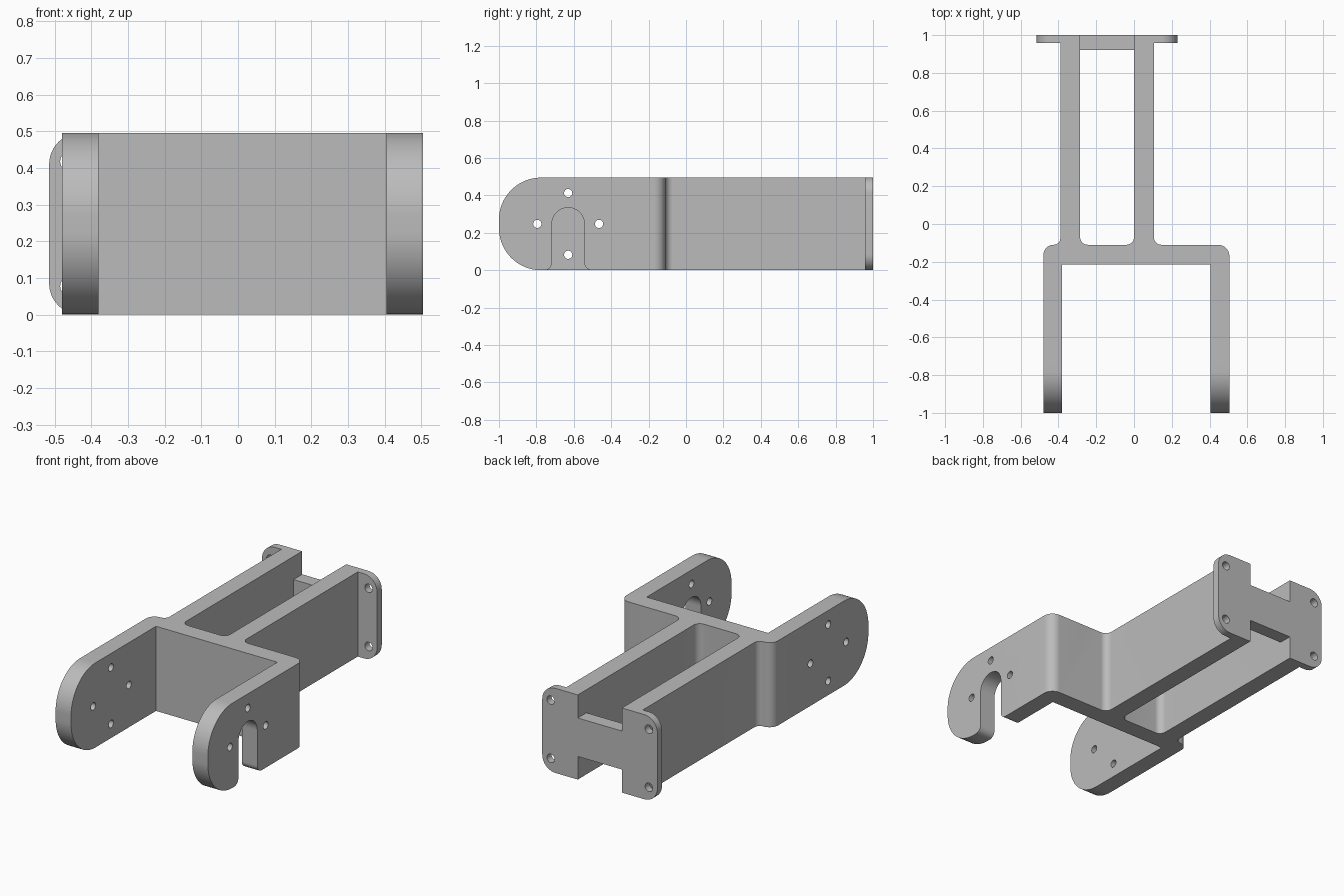
import bpy, bmesh
from math import sin, cos, pi, radians
from mathutils import Vector

if "Cube" in bpy.data.objects:
    bpy.data.objects.remove(bpy.data.objects["Cube"])

H = 0.495            # height of the bracket
MID = H / 2
PIVOT = -0.63        # y of the fork pivot

grey = bpy.data.materials.new("plain grey")
grey.use_nodes = True
grey.diffuse_color = (0.5, 0.5, 0.5, 1)
grey.node_tree.nodes["Principled BSDF"].inputs["Base Color"].default_value = (0.5, 0.5, 0.5, 1)


def rounded(points, steps=12):
    """Outline with right-angle corners; a third value is the corner radius."""
    out = []
    for i, p in enumerate(points):
        here = Vector(p[:2])
        if len(p) == 2:
            out.append(here)
            continue
        d1 = (Vector(points[i - 1][:2]) - here).normalized()
        d2 = (Vector(points[(i + 1) % len(points)][:2]) - here).normalized()
        for k in range(steps + 1):
            a = pi / 2 * k / steps
            out.append(here + p[2] * (d1 * (1 - sin(a)) + d2 * (1 - cos(a))))
    return [q for i, q in enumerate(out) if (q - out[i - 1]).length > 1e-5]


def prism(name, outline, axis, start, end):
    """Extrude a 2D outline along an axis."""
    place = {"x": lambda u, v, w: (w, u, v),
             "y": lambda u, v, w: (u, w, v),
             "z": lambda u, v, w: (u, v, w)}[axis]
    bm = bmesh.new()
    face = bm.faces.new([bm.verts.new(place(u, v, start)) for u, v in outline])
    ext = bmesh.ops.extrude_face_region(bm, geom=[face])
    verts = [g for g in ext["geom"] if isinstance(g, bmesh.types.BMVert)]
    bmesh.ops.translate(bm, verts=verts, vec=place(0, 0, end - start))
    bmesh.ops.recalc_face_normals(bm, faces=bm.faces)
    mesh = bpy.data.meshes.new(name)
    bm.to_mesh(mesh)
    bm.free()
    mesh.materials.append(grey)
    obj = bpy.data.objects.new(name, mesh)
    bpy.context.collection.objects.link(obj)
    return obj


def combine(target, tool, operation):
    """Apply a boolean and remove the tool."""
    mod = target.modifiers.new("combine", "BOOLEAN")
    mod.object, mod.operation, mod.solver = tool, operation, "EXACT"
    bpy.context.view_layer.objects.active = target
    bpy.ops.object.modifier_apply(modifier=mod.name)
    bpy.data.objects.remove(tool)


def drill(target, axis, u, v, radius, start, end):
    ring = [(u + radius * cos(2 * pi * k / 24), v + radius * sin(2 * pi * k / 24)) for k in range(24)]
    combine(target, prism("drill", ring, axis, start, end), "DIFFERENCE")


# Plan outline: two fork arms, cross wall and two rails
bracket = prism("fork_bracket", rounded([
    (-0.48, -1), (-0.38, -1), (-0.38, -0.215), (0.405, -0.215), (0.405, -1), (0.505, -1),
    (0.505, -0.11, 0.06), (0.105, -0.11, 0.04), (0.105, 1), (0, 1),
    (0, -0.11, 0.04), (-0.285, -0.11, 0.04), (-0.285, 1), (-0.39, 1),
    (-0.39, -0.11, 0.035), (-0.48, -0.11, 0.055)]), "z", 0, H)

# Rounded fork ends
side = prism("side_shape", rounded([(-1, 0, 0.225), (1.2, 0), (1.2, H), (-1, H, 0.225)], 24),
             "x", -0.8, 0.8)
combine(bracket, side, "INTERSECT")

# Rear H-shaped flange with a thicker bridge between the rails
LOW, HIGH = 0.135, H - 0.135
flange = rounded([
    (-0.515, 0, 0.085), (-0.285, 0), (-0.285, LOW), (0, LOW), (0, 0), (0.23, 0, 0.085),
    (0.23, H, 0.085), (0, H), (0, HIGH), (-0.285, HIGH), (-0.285, H), (-0.515, H, 0.085)])
combine(bracket, prism("rear_flange", flange, "y", 0.957, 1), "UNION")
bridge = [(-0.33, LOW), (0.05, LOW), (0.05, HIGH), (-0.33, HIGH)]
combine(bracket, prism("rear_bridge", bridge, "y", 0.92, 1), "UNION")

# Open slot in the left arm, flared at its mouth
W = 0.087
slot = rounded([
    (PIVOT - 0.16, -0.05), (PIVOT + 0.16, -0.05), (PIVOT + 0.16, 0), (PIVOT + W, 0, 0.04),
    (PIVOT + W, MID + W, W), (PIVOT - W, MID + W, W), (PIVOT - W, 0, 0.04), (PIVOT - 0.16, 0)])
combine(bracket, prism("slot_cutter", slot, "x", 0.35, 0.6), "DIFFERENCE")

# Four bolt holes around the pivot in both arms
for dy, dz in ((0.165, 0), (-0.165, 0), (0, 0.165), (0, -0.165)):
    drill(bracket, "x", PIVOT + dy, MID + dz, 0.022, -0.7, 0.7)

# Four bolt holes in the rear flange
for x in (-0.46, 0.175):
    for dz in (-0.17, 0.17):
        drill(bracket, "y", x, MID + dz, 0.025, 0.9, 1.1)

# Smooth the curved walls, keep the edges sharp
bpy.ops.object.select_all(action="DESELECT")
bracket.select_set(True)
bpy.context.view_layer.objects.active = bracket
bpy.ops.object.shade_smooth_by_angle(angle=radians(30))
